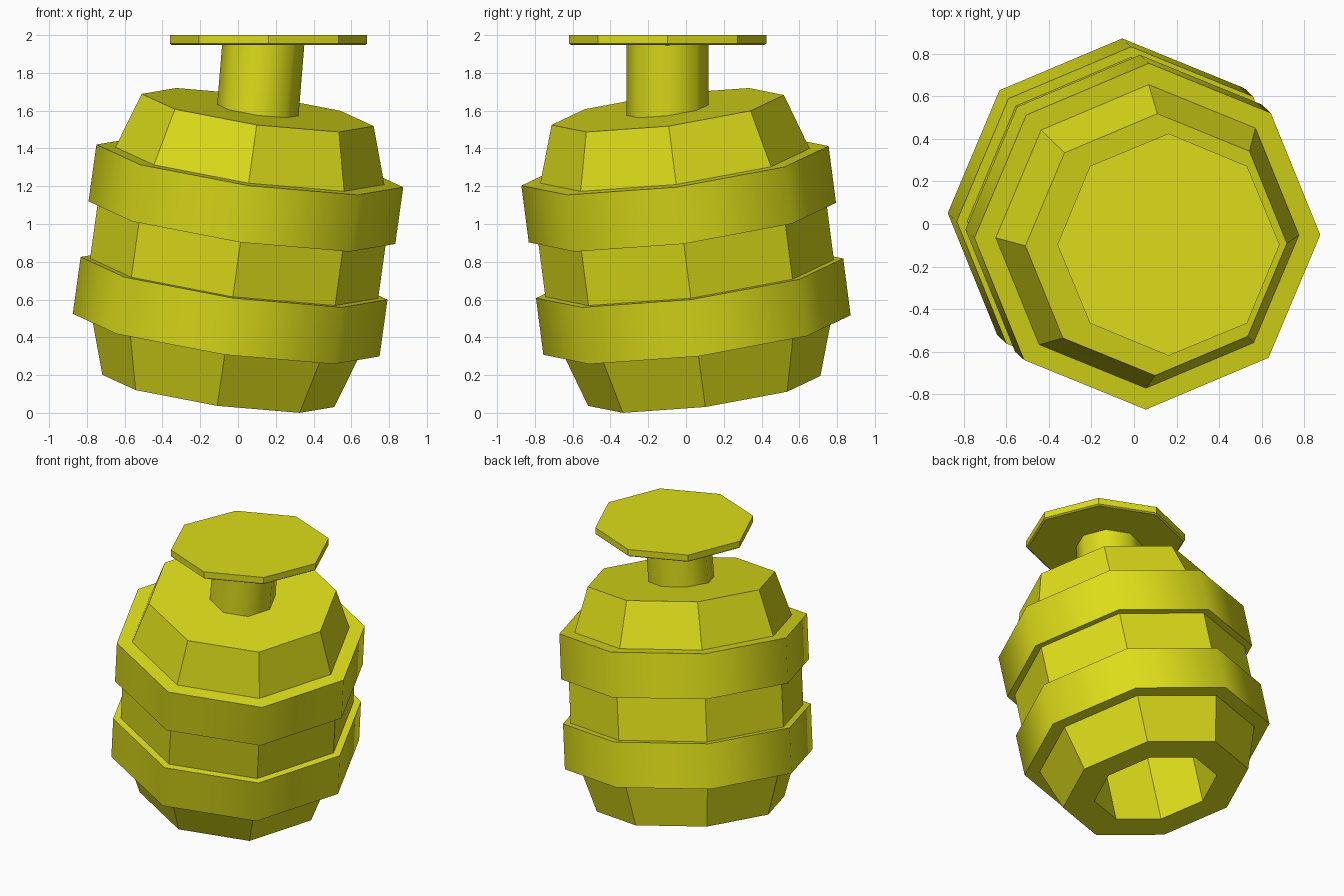
import bpy, bmesh, math
from mathutils import Vector, Matrix

if "Cube" in bpy.data.objects:
    bpy.data.objects.remove(bpy.data.objects["Cube"])

mat = bpy.data.materials.new("yellow")
mat.diffuse_color = (0.72, 0.72, 0.01, 1)
mat.use_nodes = True
mat.node_tree.nodes["Principled BSDF"].inputs["Base Color"].default_value = mat.diffuse_color

SIDES = 8
AXIS = Vector((0.14, -0.13, 1)).normalized()
TILT = Matrix.Translation((0, 0, 0.86)) @ Vector((0, 0, 1)).rotation_difference(AXIS).to_matrix().to_4x4()


def lathe(name, profile, matrix, closed=False, smooth=False):
    """Sweep (radius, height) points round z with eight sides; open profiles are capped."""
    bm = bmesh.new()
    rings = []
    for r, h in profile:
        rings.append([bm.verts.new((r * math.cos(i * math.tau / SIDES),
                                    r * math.sin(i * math.tau / SIDES), h)) for i in range(SIDES)])
    pairs = list(zip(rings, rings[1:]))
    if closed:
        pairs.append((rings[-1], rings[0]))
    for a, b in pairs:
        for i in range(SIDES):
            j = (i + 1) % SIDES
            bm.faces.new((a[i], a[j], b[j], b[i]))
    if not closed:
        bm.faces.new(rings[0])
        bm.faces.new(rings[-1])
    bmesh.ops.recalc_face_normals(bm, faces=bm.faces[:])
    me = bpy.data.meshes.new(name)
    bm.to_mesh(me)
    bm.free()
    me.materials.append(mat)
    ob = bpy.data.objects.new(name, me)
    bpy.context.collection.objects.link(ob)
    ob.matrix_world = matrix
    if smooth:
        bpy.ops.object.select_all(action='DESELECT')
        ob.select_set(True)
        bpy.context.view_layer.objects.active = ob
        bpy.ops.object.shade_smooth_by_angle(angle=math.radians(50))
    return ob


# Barrel body, with the deep recess in its base
lathe("barrel_body", [(0.41, -0.1), (0.41, -0.757), (0.62, -0.757), (0.77, -0.30),
                      (0.77, 0.30), (0.62, 0.757)], TILT)

# Two hoops
for name, mid in (("lower_hoop", -0.303), ("upper_hoop", 0.303)):
    lo, hi = mid - 0.153, mid + 0.153
    lathe(name, [(0.70, lo), (0.82, lo), (0.82, hi), (0.70, hi)], TILT, closed=True, smooth=True)

# Leaning neck, sheared along x so both ends stay level
lean = Matrix.Translation((0.105, -0.097, 1.6)) @ Matrix.Shear('XY', 4, (0.165, 0))
lathe("neck", [(0.217, -0.04), (0.217, 0.36)], lean, smooth=True)

# Flat cap on top
lathe("cap", [(0.51, 1.947), (0.522, 1.955), (0.522, 2.0)], Matrix.Translation((0.162, -0.097, 0)))
